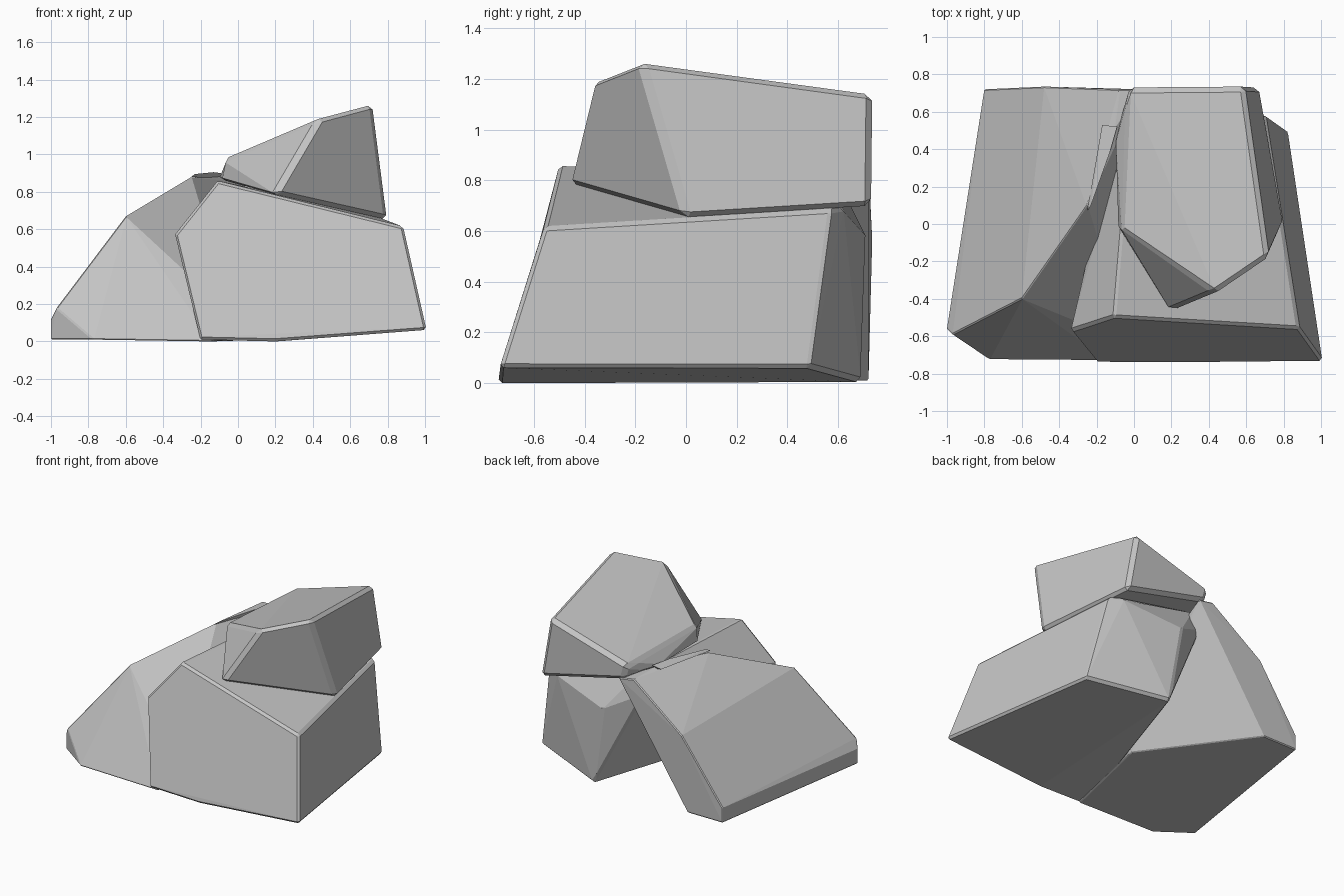
import bpy, bmesh, math

stone = bpy.data.materials.new("stone_grey")
stone.diffuse_color = (0.55, 0.55, 0.55, 1)


def rock(name, points, bevel):
    """Faceted boulder: hull of its corner points with narrow chamfered edges."""
    bm = bmesh.new()
    for p in points:
        bm.verts.new(p)
    bmesh.ops.convex_hull(bm, input=bm.verts[:])
    loose = [v for v in bm.verts if not v.link_faces]
    bmesh.ops.delete(bm, geom=loose, context='VERTS')
    bmesh.ops.dissolve_limit(bm, angle_limit=math.radians(4),
                             verts=bm.verts[:], edges=bm.edges[:])
    bmesh.ops.recalc_face_normals(bm, faces=bm.faces[:])
    me = bpy.data.meshes.new(name)
    bm.to_mesh(me)
    bm.free()
    me.materials.append(stone)
    ob = bpy.data.objects.new(name, me)
    bpy.context.collection.objects.link(ob)
    if bevel:
        mod = ob.modifiers.new("chamfer", 'BEVEL')
        mod.width = bevel
        mod.segments = 1
        mod.limit_method = 'ANGLE'
        mod.angle_limit = math.radians(35)
    return ob


# Left boulder: slab leaning to the right
rock("leaning_rock", [
    (-1.0, -0.56, 0.01), (-1.0, -0.56, 0.12), (-0.97, -0.59, 0.18),
    (-0.77, -0.725, 0.01), (-0.14, -0.73, 0.0), (-0.02, -0.64, 0.13),
    (-0.6, -0.4, 0.67), (-0.25, 0.1, 0.88), (-0.11, 0.5, 0.89),
    (-0.08, 0.72, 0.87), (0.04, 0.72, 0.85), (-0.48, 0.735, 0.57),
    (-0.8, 0.72, 0.12), (-0.8, 0.72, 0.01), (-0.52, 0.72, 0.01),
    (0.02, 0.0, 0.005)], 0.006)

# Right boulder: large block
rock("block_rock", [
    (-0.205, -0.74, 0.01), (0.2, -0.74, 0.0), (1.01, -0.735, 0.062),
    (0.885, -0.56, 0.615), (-0.11, -0.5, 0.86), (-0.34, -0.575, 0.57),
    (0.825, 0.49, 0.06), (0.705, 0.575, 0.685), (0.27, 0.69, 0.005),
    (0.18, 0.71, 0.58), (-0.07, 0.6, 0.71), (-0.02, 0.58, 0.84),
    (0.62, 0.62, 0.69)], 0.015)

# Cap boulder resting on top
rock("cap_rock", [
    (0.2, -0.47, 0.785), (0.80, 0.0, 0.65), (0.67, 0.73, 0.695),
    (0.0, 0.73, 0.85), (-0.1, 0.48, 0.87), (-0.085, -0.01, 0.865),
    (-0.065, -0.03, 0.98), (-0.03, 0.73, 0.96), (0.44, -0.37, 1.195),
    (0.72, -0.18, 1.27), (0.59, 0.735, 1.145)], 0.025)

# Thin chip wedged between the boulders
rock("stone_chip", [
    (-0.25, 0.07, 0.88), (-0.23, 0.1, 0.895), (-0.17, 0.53, 0.895),
    (-0.09, 0.52, 0.9), (-0.1, 0.5, 0.87), (-0.13, 0.38, 0.905)], 0)
